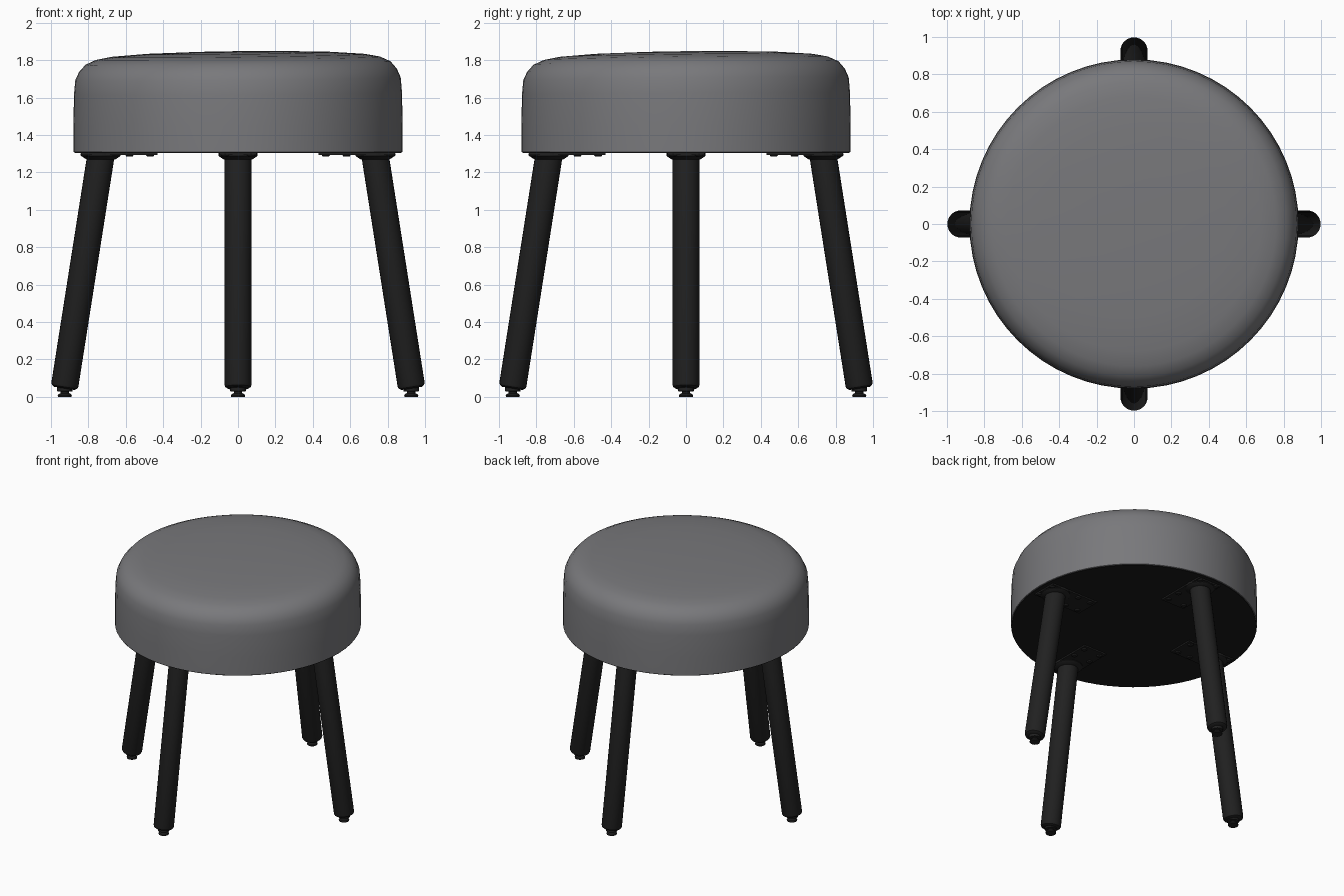
import bpy, bmesh, math
from mathutils import Vector, Matrix

cube = bpy.data.objects.get("Cube")
if cube:
    bpy.data.objects.remove(cube, do_unlink=True)


def material(name, rgb):
    m = bpy.data.materials.new(name)
    m.use_nodes = True
    m.diffuse_color = (*rgb, 1)
    m.node_tree.nodes["Principled BSDF"].inputs["Base Color"].default_value = (*rgb, 1)
    return m


GREY = material("grey_upholstery", (0.19, 0.19, 0.2))
BLACK = material("black_metal", (0.015, 0.015, 0.015))
LINING = material("black_lining", (0.01, 0.01, 0.01))


def finish(bm, name, mat, angle=35):
    bmesh.ops.remove_doubles(bm, verts=bm.verts, dist=1e-5)
    bmesh.ops.recalc_face_normals(bm, faces=bm.faces)
    mesh = bpy.data.meshes.new(name)
    bm.to_mesh(mesh)
    bm.free()
    mesh.materials.append(mat)
    ob = bpy.data.objects.new(name, mesh)
    bpy.context.collection.objects.link(ob)
    bpy.ops.object.select_all(action='DESELECT')
    ob.select_set(True)
    bpy.context.view_layer.objects.active = ob
    bpy.ops.object.shade_smooth_by_angle(angle=math.radians(angle))
    return ob


def lathe(bm, profile, steps, matrix=Matrix()):
    """Revolve (radius, height) points around z, then place the result."""
    verts = [bm.verts.new((r, 0, z)) for r, z in profile]
    edges = [bm.edges.new(pair) for pair in zip(verts, verts[1:])]
    out = bmesh.ops.spin(bm, geom=verts + edges, axis=(0, 0, 1), cent=(0, 0, 0),
                         angle=math.tau, steps=steps, use_duplicate=False)
    new = set(verts) | {v for v in bm.verts if v.link_faces and not v.tag}
    for v in new:
        v.co = matrix @ v.co
    for v in bm.verts:
        v.tag = True


def box(bm, centre, size):
    m = Matrix.Translation(centre) @ Matrix.Diagonal((*size, 1))
    for v in bmesh.ops.create_cube(bm, size=1, matrix=m)["verts"]:
        v.tag = True


# Cushion with a rounded shoulder and a slightly uneven crown
bm = bmesh.new()
lathe(bm, [(0.87, 1.305), (0.88, 1.31), (0.88, 1.45), (0.877, 1.62), (0.87, 1.7),
           (0.85, 1.745), (0.815, 1.785), (0.76, 1.81), (0.68, 1.825),
           (0.5, 1.838), (0.25, 1.845), (0, 1.847)], 64)
for v in bm.verts:
    lift = min(max((v.co.z - 1.45) / 0.35, 0), 1)
    v.co.z += 0.012 * lift * (v.co.x + v.co.y)
finish(bm, "seat_cushion", GREY, 50)

# Lining under the cushion
bm = bmesh.new()
lathe(bm, [(0, 1.303), (0.875, 1.303), (0.875, 1.312), (0, 1.312)], 64)
finish(bm, "seat_underside", LINING)

# Four splayed legs, each with a mounting plate, collar and levelling foot
foot_point, top_point = Vector((0.928, 0, 0.05)), Vector((0.733, 0, 1.29))
axis = top_point - foot_point
lean = Matrix.Translation(foot_point) @ axis.to_track_quat('Z', 'Y').to_matrix().to_4x4()
length = axis.length

for i, side in enumerate(("left", "back", "right", "front")):
    turn = Matrix.Rotation(i * math.pi / 2, 4, 'Z')

    bm = bmesh.new()
    lathe(bm, [(0, -0.005), (0.055, -0.005), (0.068, 0.003), (0.073, 0.015),
               (0.073, length), (0, length)], 24, turn @ lean)
    finish(bm, side + "_leg", BLACK)

    bm = bmesh.new()
    lathe(bm, [(0, -0.025), (0.078, -0.025), (0.104, -0.008),
               (0.104, 0.012), (0, 0.012)], 24,
          turn @ Matrix.Translation((0.733, 0, 1.295)))
    finish(bm, side + "_collar", BLACK)

    bm = bmesh.new()
    lathe(bm, [(0, 0), (0.036, 0), (0.038, 0.006), (0.034, 0.014), (0.022, 0.02),
               (0.022, 0.028), (0.042, 0.03), (0.042, 0.06), (0, 0.06)], 20,
          turn @ Matrix.Translation((0.926, 0, 0)))
    finish(bm, side + "_levelling_foot", BLACK)

    bm = bmesh.new()
    box(bm, (0.635, 0, 1.298), (0.41, 0.2, 0.012))
    for x in (0.47, 0.58, 0.82):
        for y in (-0.07, 0.07):
            lathe(bm, [(0, 1.284), (0.016, 1.284), (0.022, 1.292), (0.022, 1.3)], 10,
                  Matrix.Translation((x, y, 0)))
    bm.transform(turn)
    finish(bm, side + "_mounting_plate", BLACK)
